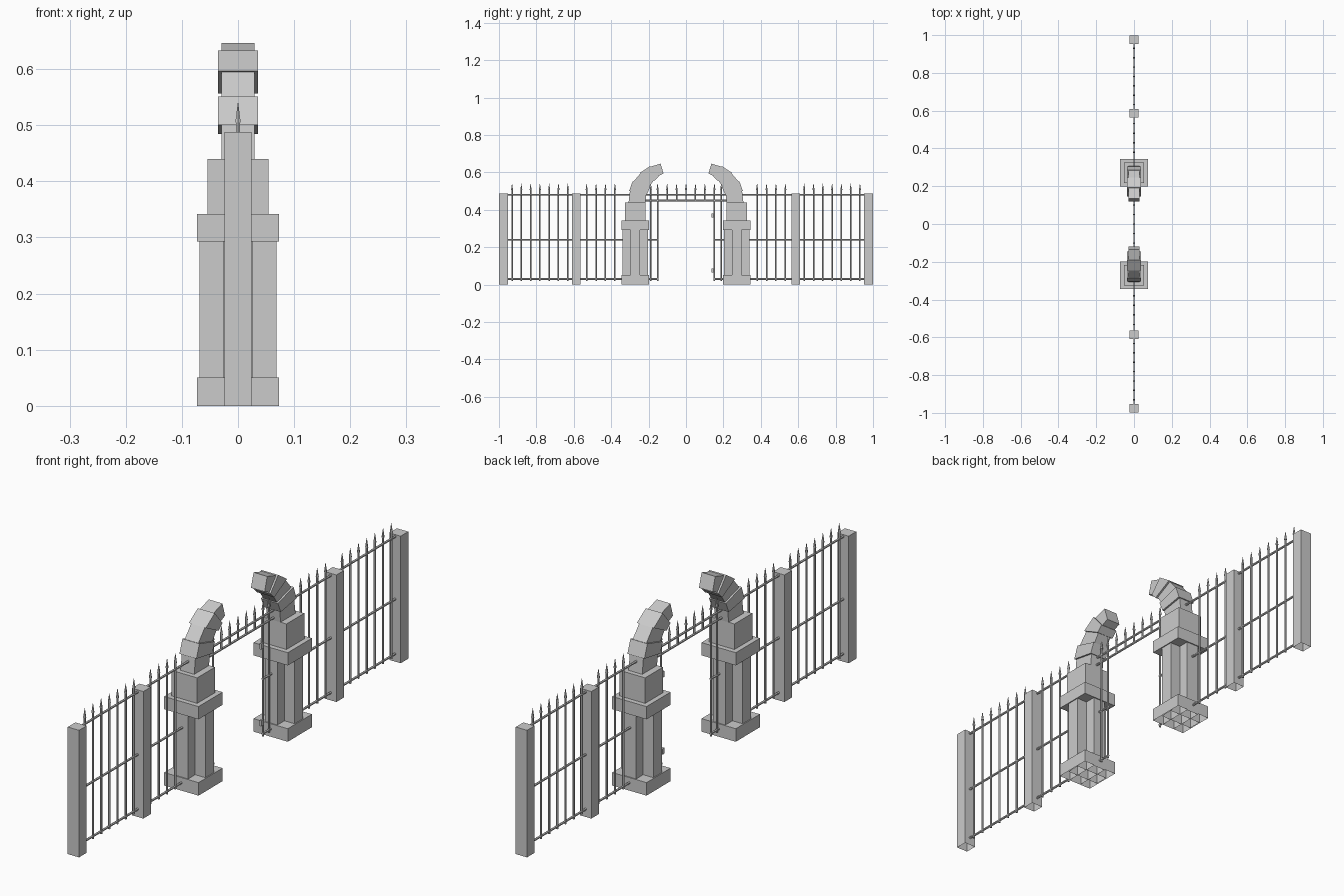
import bpy, bmesh
from mathutils import Vector, Matrix

cube = bpy.data.objects.get("Cube")
if cube:
    bpy.data.objects.remove(cube, do_unlink=True)

grey = bpy.data.materials.new("stone_grey")
grey.use_nodes = True
colour = (0.6, 0.6, 0.6, 1)
grey.diffuse_color = colour
grey.node_tree.nodes["Principled BSDF"].inputs["Base Color"].default_value = colour


def finish(name, bm):
    bmesh.ops.recalc_face_normals(bm, faces=bm.faces)
    mesh = bpy.data.meshes.new(name)
    bm.to_mesh(mesh)
    bm.free()
    mesh.materials.append(grey)
    obj = bpy.data.objects.new(name, mesh)
    bpy.context.collection.objects.link(obj)
    return obj


def block(bm, y, half_x, half_y, z0, z1, hollow=False):
    """Add a box; a hollow one has no underside."""
    m = Matrix.Translation((0, y, (z0 + z1) / 2)) @ Matrix.Diagonal(
        (2 * half_x, 2 * half_y, z1 - z0, 1))
    verts = bmesh.ops.create_cube(bm, size=1, matrix=m)["verts"]
    if hollow:
        low = [v for v in verts if v.co.z < z0 + 0.001]
        face = [f for f in low[0].link_faces if all(v in low for v in f.verts)]
        bmesh.ops.delete(bm, geom=face, context='FACES_ONLY')


def rod(bm, a, b, r0, r1=None):
    a, b = Vector(a), Vector(b)
    turn = (b - a).to_track_quat('Z', 'Y').to_matrix().to_4x4()
    bmesh.ops.create_cone(bm, cap_ends=True, segments=6, radius1=r0,
                          radius2=r0 if r1 is None else r1, depth=(b - a).length,
                          matrix=Matrix.Translation((a + b) / 2) @ turn)


def spear(bm, y, z0):
    rod(bm, (0, y, z0), (0, y, 0.505), 0.004)
    rod(bm, (0, y, 0.505), (0, y, 0.54), 0.0055, 0.0005)


# Outer and inner edges of the curved bracket, as (y, z)
OUTER = [(.307, .44), (.300, .50), (.282, .55), (.243, .595), (.19, .63), (.136, .647)]
INNER = [(.217, .44), (.212, .485), (.195, .525), (.172, .558), (.148, .581), (.12, .594)]


def bracket_stone(bm, side, i):
    wide = i % 2 == 1
    half = 0.036 if wide else 0.029
    quad = [Vector(p) for p in (OUTER[i], OUTER[i + 1], INNER[i + 1], INNER[i])]
    if wide:
        # Wide stones stand slightly proud on both curved faces
        for o, n in ((0, 3), (1, 2)):
            push = (quad[o] - quad[n]).normalized() * 0.004
            quad[o] += push
            quad[n] -= push
    rings = [[bm.verts.new((x, side * p.x, p.y)) for p in quad] for x in (-half, half)]
    for ring in rings:
        bm.faces.new(ring)
    for k in range(4):
        j = (k + 1) % 4
        bm.faces.new((rings[0][k], rings[0][j], rings[1][j], rings[1][k]))


for side, label in ((1, "back"), (-1, "front")):
    # Square fence posts
    for y, place in ((0.976, "end"), (0.586, "middle")):
        bm = bmesh.new()
        block(bm, side * y, 0.024, 0.023, 0, 0.488, True)
        finish(f"{label}_{place}_post", bm)

    # Gate pillar with a cross-shaped shaft
    centre = side * 0.271
    bm = bmesh.new()
    block(bm, centre, 0.073, 0.073, 0, 0.05, True)
    finish(f"{label}_pillar_base", bm)
    bm = bmesh.new()
    block(bm, centre, 0.069, 0.026, 0, 0.293, True)
    block(bm, centre, 0.026, 0.069, 0, 0.293, True)
    finish(f"{label}_pillar_shaft", bm)
    bm = bmesh.new()
    block(bm, centre, 0.073, 0.073, 0.293, 0.342)
    finish(f"{label}_pillar_cap", bm)
    bm = bmesh.new()
    block(bm, centre, 0.054, 0.054, 0.342, 0.44)
    finish(f"{label}_pillar_block", bm)

    # Curved bracket of alternating stones
    bm = bmesh.new()
    for i in range(len(OUTER) - 1):
        bracket_stone(bm, side, i)
    finish(f"{label}_curved_bracket", bm)

    # Pointed fence bars
    bm = bmesh.new()
    for i in range(7):
        spear(bm, side * (0.632 + 0.0497 * i), 0.02)
    for i in range(4):
        spear(bm, side * (0.38 + 0.0505 * i), 0.02)
    for y in (0.188, 0.152):
        spear(bm, side * y, 0.02)
    finish(f"{label}_fence_bars", bm)

    # Lower and middle rails
    bm = bmesh.new()
    for z in (0.03, 0.24):
        rod(bm, (0, side * 0.976, z), (0, side * 0.148, z), 0.0045)
    finish(f"{label}_fence_rails", bm)

# Top rail and header over the gateway
bm = bmesh.new()
rod(bm, (0, -0.976, 0.48), (0, 0.976, 0.48), 0.0045)
rod(bm, (0, -0.22, 0.45), (0, 0.22, 0.45), 0.0045)
finish("top_rails", bm)
bm = bmesh.new()
for i in range(-2, 3):
    spear(bm, i * 0.0505, 0.45)
finish("header_spears", bm)

# Hinges on one side of the opening
bm = bmesh.new()
for z in (0.075, 0.37):
    block(bm, 0.142, 0.004, 0.006, z - 0.011, z + 0.011)
finish("gate_hinges", bm)
